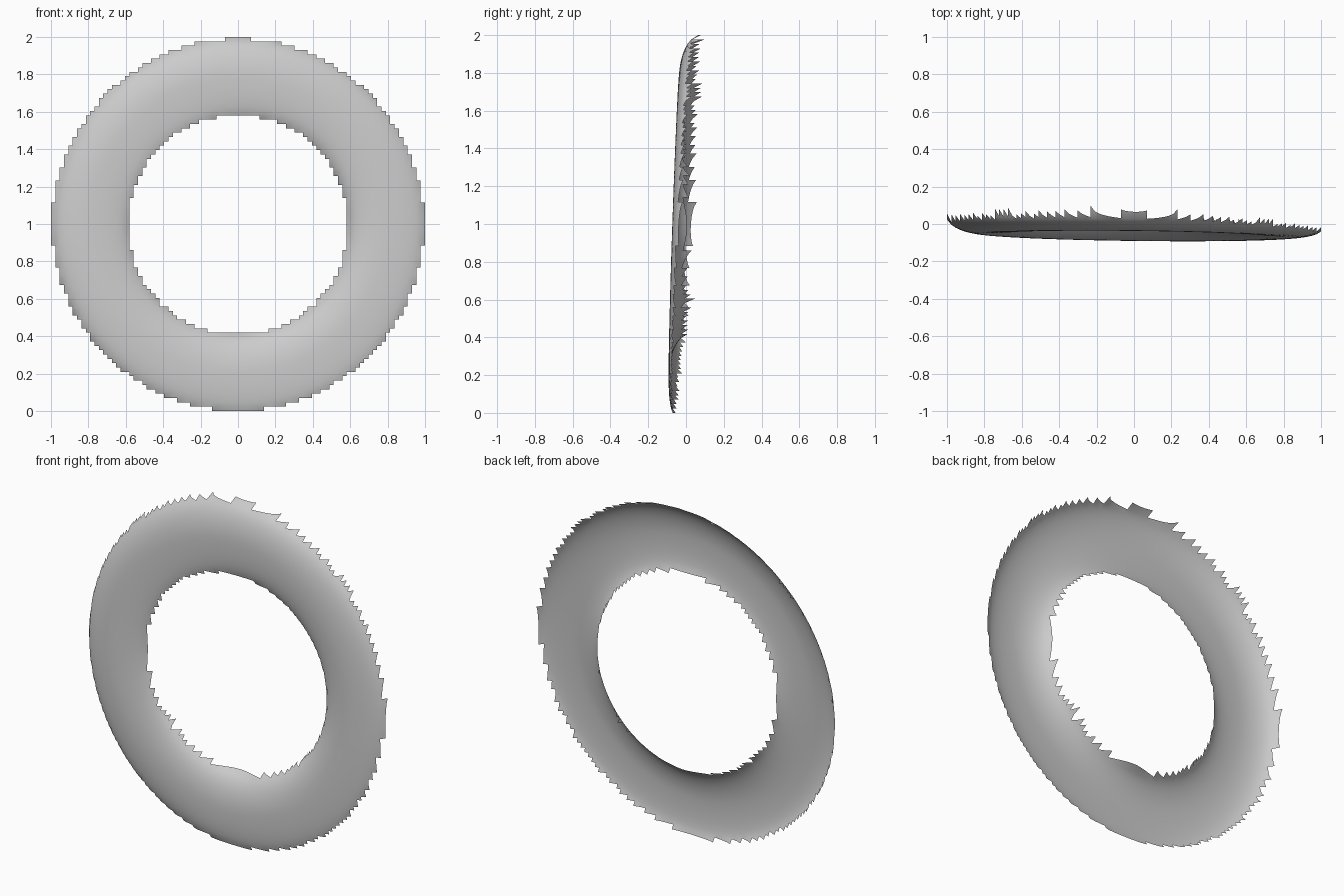
import bpy, bmesh
from math import hypot

if "Cube" in bpy.data.objects:
    bpy.data.objects.remove(bpy.data.objects["Cube"])

N = 86                      # cells across the sheet
R_OUT, R_IN = 1.008, 0.573  # ring limits
CZ = 0.996                  # ring centre height
MID, HALF = (R_OUT + R_IN) / 2, (R_OUT - R_IN) / 2


def depth(x, z):
    """Front face of a slightly tilted flattened ring; None outside it."""
    dz = z - CZ
    r = hypot(x, dz)
    t = (r - MID) / HALF
    if abs(t) > 1:
        return None
    # rim curls back further where it faces up and left
    facing = (0.8 * dz - 0.6 * x) / r * (1 if t > 0 else -1)
    curl = 0.085 + 0.05 * facing
    ridge = -0.063 + 0.034 * dz - 0.012 * x
    return ridge + curl * (1 - (1 - t * t) ** 0.42)


# open relief sheet with a stepped grid edge
bm = bmesh.new()
verts = {}
for i in range(N + 1):
    for j in range(N + 1):
        x, z = -1 + 2 * i / N, 2 * j / N
        y = depth(x, z)
        if y is not None:
            verts[i, j] = bm.verts.new((x, y, z))
for i in range(N):
    for j in range(N):
        keys = [(i, j), (i + 1, j), (i + 1, j + 1), (i, j + 1)]
        if all(k in verts for k in keys):
            bm.faces.new([verts[k] for k in keys]).smooth = True
bmesh.ops.delete(bm, geom=[v for v in bm.verts if not v.link_faces], context='VERTS')

mesh = bpy.data.meshes.new("ring_shell")
bm.to_mesh(mesh)
bm.free()
ring = bpy.data.objects.new("ring_shell", mesh)
bpy.context.collection.objects.link(ring)
